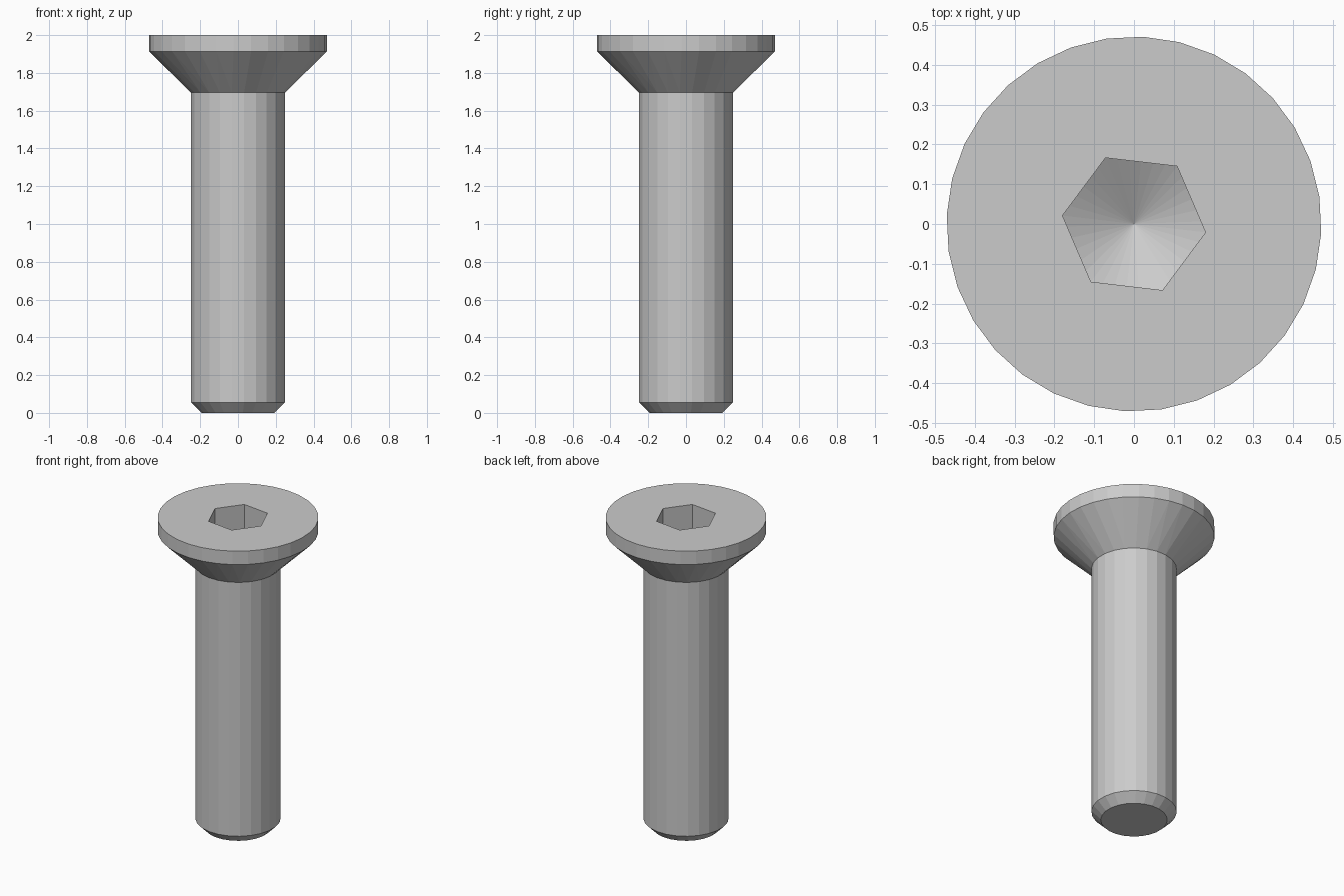
import bpy
import bmesh
from math import cos, sin, tan, pi, radians
from mathutils import Vector

old = bpy.data.objects.get("Cube")
if old:
    bpy.data.objects.remove(old, do_unlink=True)

steel = bpy.data.materials.new("steel grey")
steel.use_nodes = True
colour = (0.6, 0.6, 0.6, 1)
steel.diffuse_color = colour
steel.node_tree.nodes["Principled BSDF"].inputs["Base Color"].default_value = colour

SHAFT_SIDES, HEAD_SIDES = 24, 32
SHAFT_TURN, HEAD_TURN, HEX_TURN = radians(7.5), radians(-2.8), radians(-6.7)
TOP = 2.0
HEX_RADIUS, HEX_DEPTH, EDGE_STEPS = 0.181, 0.19, 6

bm = bmesh.new()


def ring(radius, z, sides, turn):
    """Regular polygon of vertices at height z."""
    angles = [turn + 2 * pi * i / sides for i in range(sides)]
    return [bm.verts.new((radius * cos(a), radius * sin(a), z)) for a in angles]


def loop_edges(verts):
    """Closed loop of edges through the vertices."""
    return [bm.edges.get((a, b)) or bm.edges.new((a, b))
            for a, b in zip(verts, verts[1:] + verts[:1])]


def join(lower, upper):
    """Quads between two rings with the same number of sides."""
    n = len(lower)
    for i in range(n):
        j = (i + 1) % n
        bm.faces.new((lower[i], lower[j], upper[j], upper[i]))


# Shaft with chamfered tip
tip = ring(0.195, 0, SHAFT_SIDES, SHAFT_TURN)
shaft_low = ring(0.25, 0.055, SHAFT_SIDES, SHAFT_TURN)
shaft_high = ring(0.25, 1.695, SHAFT_SIDES, SHAFT_TURN)
bm.faces.new(tip)
join(tip, shaft_low)
join(shaft_low, shaft_high)

# Countersunk head
rim_low = ring(0.471, 1.913, HEAD_SIDES, HEAD_TURN)
rim_high = ring(0.471, TOP, HEAD_SIDES, HEAD_TURN)
join(rim_low, rim_high)
bmesh.ops.bridge_loops(bm, edges=loop_edges(shaft_high) + loop_edges(rim_low))

# Hexagonal socket: walls end on a drilled cone
mouth = ring(HEX_RADIUS, TOP, 6, HEX_TURN)
slope = tan(radians(30))
point_z = TOP - HEX_DEPTH - HEX_RADIUS * slope
floor = []
for i, a in enumerate(mouth):
    b = mouth[(i + 1) % 6]
    for step in range(EDGE_STEPS):
        p = a.co.lerp(b.co, step / EDGE_STEPS)
        radius = Vector((p.x, p.y)).length
        floor.append(bm.verts.new((p.x, p.y, point_z + radius * slope)))
point = bm.verts.new((0, 0, point_z))
count = len(floor)
for i in range(count):
    bm.faces.new((floor[i], floor[(i + 1) % count], point))
for i in range(6):
    bottom = [floor[(i * EDGE_STEPS + k) % count] for k in range(EDGE_STEPS + 1)]
    bm.faces.new([mouth[(i + 1) % 6], mouth[i]] + bottom)

# Flat top around the socket
bmesh.ops.triangle_fill(bm, edges=loop_edges(rim_high) + loop_edges(mouth),
                        use_beauty=True, normal=(0, 0, 1))
bmesh.ops.recalc_face_normals(bm, faces=bm.faces)

mesh = bpy.data.meshes.new("countersunk_screw")
bm.to_mesh(mesh)
bm.free()
mesh.materials.append(steel)
screw = bpy.data.objects.new("countersunk_screw", mesh)
bpy.context.collection.objects.link(screw)
